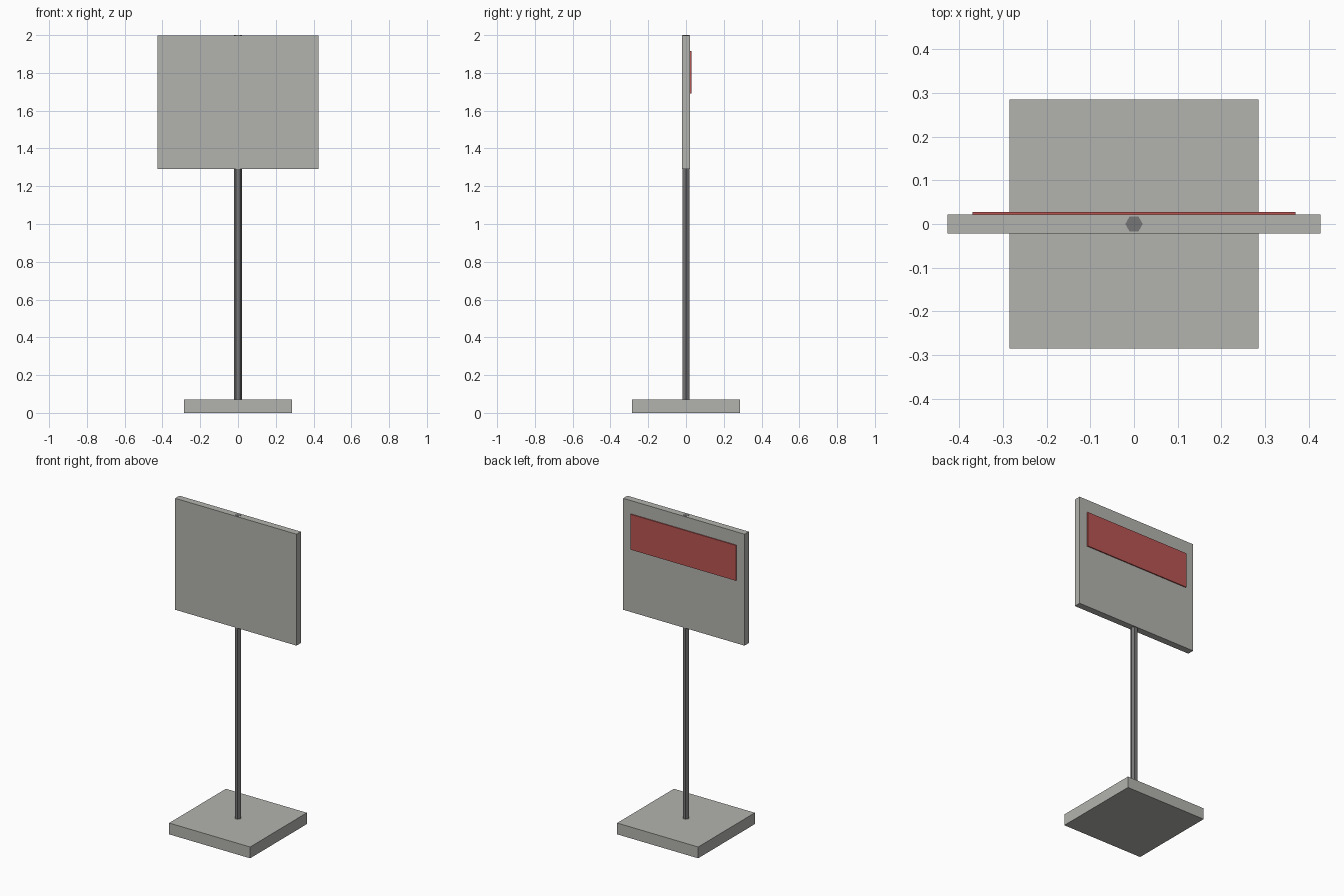
import bpy
from mathutils import Vector

cube = bpy.data.objects.get("Cube")
if cube:
    bpy.data.objects.remove(cube, do_unlink=True)


def material(name, rgb):
    mat = bpy.data.materials.new(name)
    mat.use_nodes = True
    colour = (*rgb, 1.0)
    mat.diffuse_color = colour
    mat.node_tree.nodes["Principled BSDF"].inputs["Base Color"].default_value = colour
    return mat


def box(name, low, high, mat):
    low, high = Vector(low), Vector(high)
    bpy.ops.mesh.primitive_cube_add(size=1, location=(low + high) / 2)
    obj = bpy.context.object
    obj.name = name
    obj.scale = high - low
    bpy.ops.object.transform_apply(location=False, rotation=False, scale=True)
    obj.data.materials.append(mat)
    return obj


light_grey = material("light grey", (0.45, 0.45, 0.43))
dark_grey = material("dark grey", (0.18, 0.18, 0.185))
red = material("red", (0.48, 0.09, 0.085))

# Square foot and upright sign panel
box("base", (-0.285, -0.285, 0), (0.285, 0.285, 0.072), light_grey)
box("sign_panel", (-0.427, -0.0215, 1.29), (0.427, 0.0215, 1.999), light_grey)

# Red band on the back of the panel
box("red_band", (-0.37, 0.0215, 1.69), (0.37, 0.028, 1.915), red)

# Six-sided pole running up through the panel, corners pointing to the sides
bpy.ops.mesh.primitive_cylinder_add(vertices=6, radius=0.02, depth=1.999,
                                    location=(0, 0, 1.0005),
                                    rotation=(0, 0, 0.5235988))
pole = bpy.context.object
pole.name = "pole"
bpy.ops.object.transform_apply(location=False, rotation=True, scale=False)
pole.data.materials.append(dark_grey)
